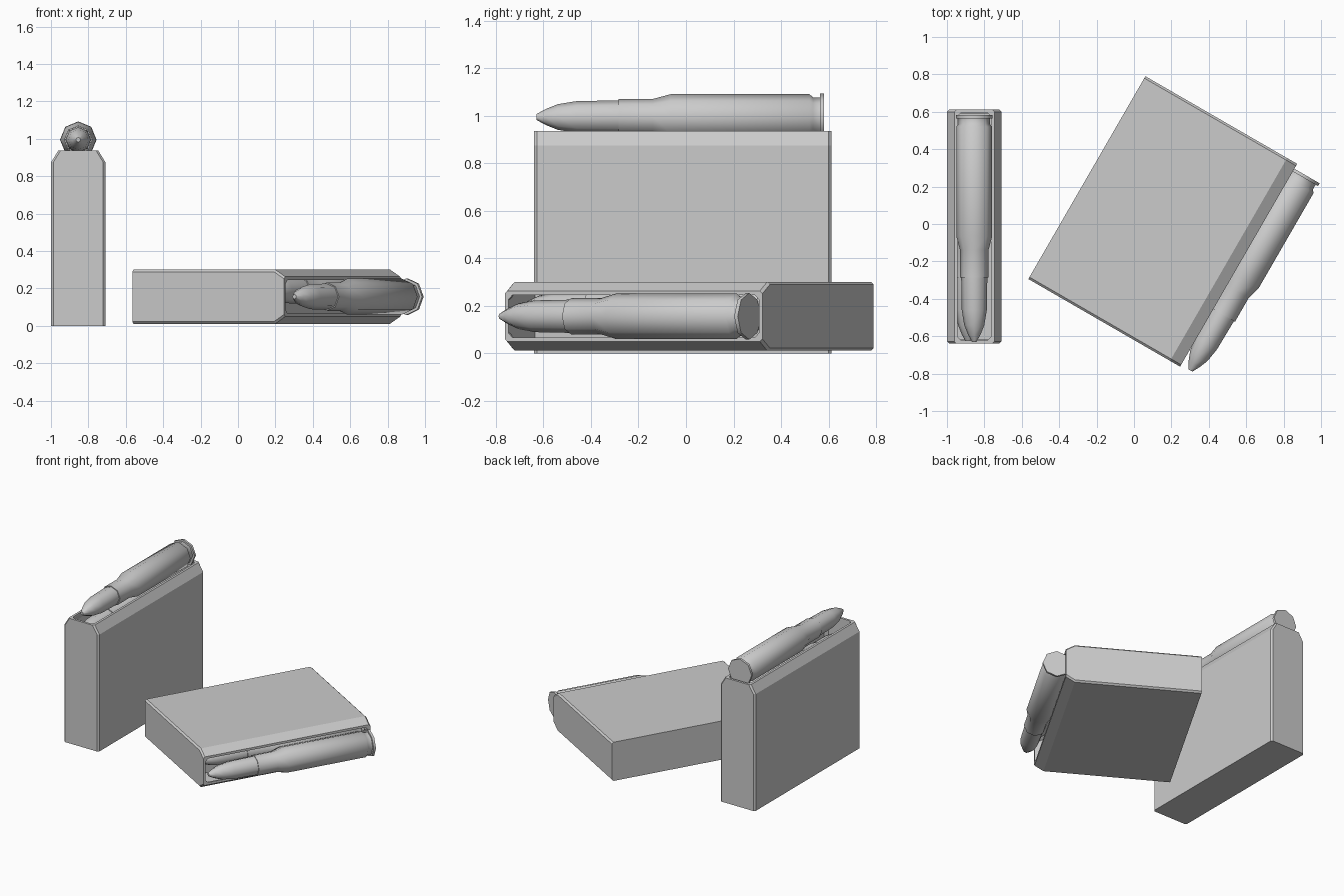
import bpy, bmesh, math
from mathutils import Matrix, Vector

cube = bpy.data.objects.get("Cube")
if cube:
    bpy.data.objects.remove(cube, do_unlink=True)

metal = bpy.data.materials.new("plain_grey")
metal.use_nodes = True
grey = (0.6, 0.6, 0.6, 1)
metal.diffuse_color = grey
metal.node_tree.nodes["Principled BSDF"].inputs["Base Color"].default_value = grey


def loft(name, rings, place, smooth=None):
    """Skin a list of matching rings and close both ends."""
    bm = bmesh.new()
    loops = [[bm.verts.new(p) for p in ring] for ring in rings]
    count = len(loops[0])
    for a, b in zip(loops, loops[1:]):
        for i in range(count):
            j = (i + 1) % count
            bm.faces.new((a[i], a[j], b[j], b[i]))
    bm.faces.new(loops[0][::-1])
    bm.faces.new(loops[-1])
    bmesh.ops.recalc_face_normals(bm, faces=bm.faces)
    mesh = bpy.data.meshes.new(name)
    bm.to_mesh(mesh)
    bm.free()
    mesh.materials.append(metal)
    obj = bpy.data.objects.new(name, mesh)
    bpy.context.collection.objects.link(obj)
    obj.matrix_world = place
    if smooth:
        bpy.ops.object.select_all(action="DESELECT")
        obj.select_set(True)
        bpy.context.view_layer.objects.active = obj
        bpy.ops.object.shade_smooth_by_angle(angle=math.radians(smooth))
    return obj


def box_ring(half_x, front, back, z, cut=0.012):
    """Rectangle with clipped corners."""
    x, c = half_x, cut
    return [Vector((px, py, z)) for px, py in (
        (-x + c, front), (x - c, front), (x, front + c), (x, back - c),
        (x - c, back), (-x + c, back), (-x, back - c), (-x, front + c))]


def round_ring(y, radius, x, z, sides=8):
    return [Vector((x + radius * math.sin(math.tau * i / sides), y,
                    z + radius * math.cos(math.tau * i / sides)))
            for i in range(sides)]


# Lengthwise position and radius, from the tip to the rim
bullet_profile = [(-0.63, 0.012), (-0.59, 0.034), (-0.54, 0.054),
                  (-0.46, 0.067), (-0.28, 0.07)]
case_profile = [(-0.285, 0.076), (-0.14, 0.076), (-0.065, 0.096), (0.52, 0.096),
                (0.535, 0.083), (0.565, 0.083), (0.565, 0.098), (0.582, 0.098)]


def cartridge(name, x, z, place):
    for part, profile in (("bullet", bullet_profile), ("case", case_profile)):
        loft(name + "_" + part, [round_ring(y, r, x, z) for y, r in profile],
             place, 50)


def magazine(name, place):
    # Outer walls, bevelled shoulders, open mouth and hollow inside
    front, back = -0.64, 0.612
    f_in, b_in = front + 0.017, back - 0.017
    loft(name + "_shell", [
        box_ring(0.145, front, back, 0),
        box_ring(0.145, front, back, 0.875),
        box_ring(0.107, front, back, 0.937),
        box_ring(0.09, f_in, b_in, 0.937, 0.02),
        box_ring(0.09, f_in, b_in, 0.925, 0.02),
        box_ring(0.13, f_in, b_in, 0.865, 0.02),
        box_ring(0.13, f_in, b_in, 0.03, 0.02)], place)
    # Plate that carries the rounds
    loft(name + "_follower", [box_ring(0.125, f_in + 0.005, b_in - 0.005, z)
                              for z in (0.69, 0.72)], place)
    cartridge(name + "_top_round", 0, 0.995, place)
    cartridge(name + "_lower_round", -0.033, 0.82, place)


magazine("standing_magazine", Matrix.Translation((-0.854, 0, 0)))

# The second one lies on its side, mouth turned to the right
turn = math.radians(30)
s, c = math.sin(turn), math.cos(turn)
lying = Matrix(((0, s, c, -0.245), (0, c, -s, 0.26), (-1, 0, 0, 0.156), (0, 0, 0, 1)))
magazine("lying_magazine", lying)
